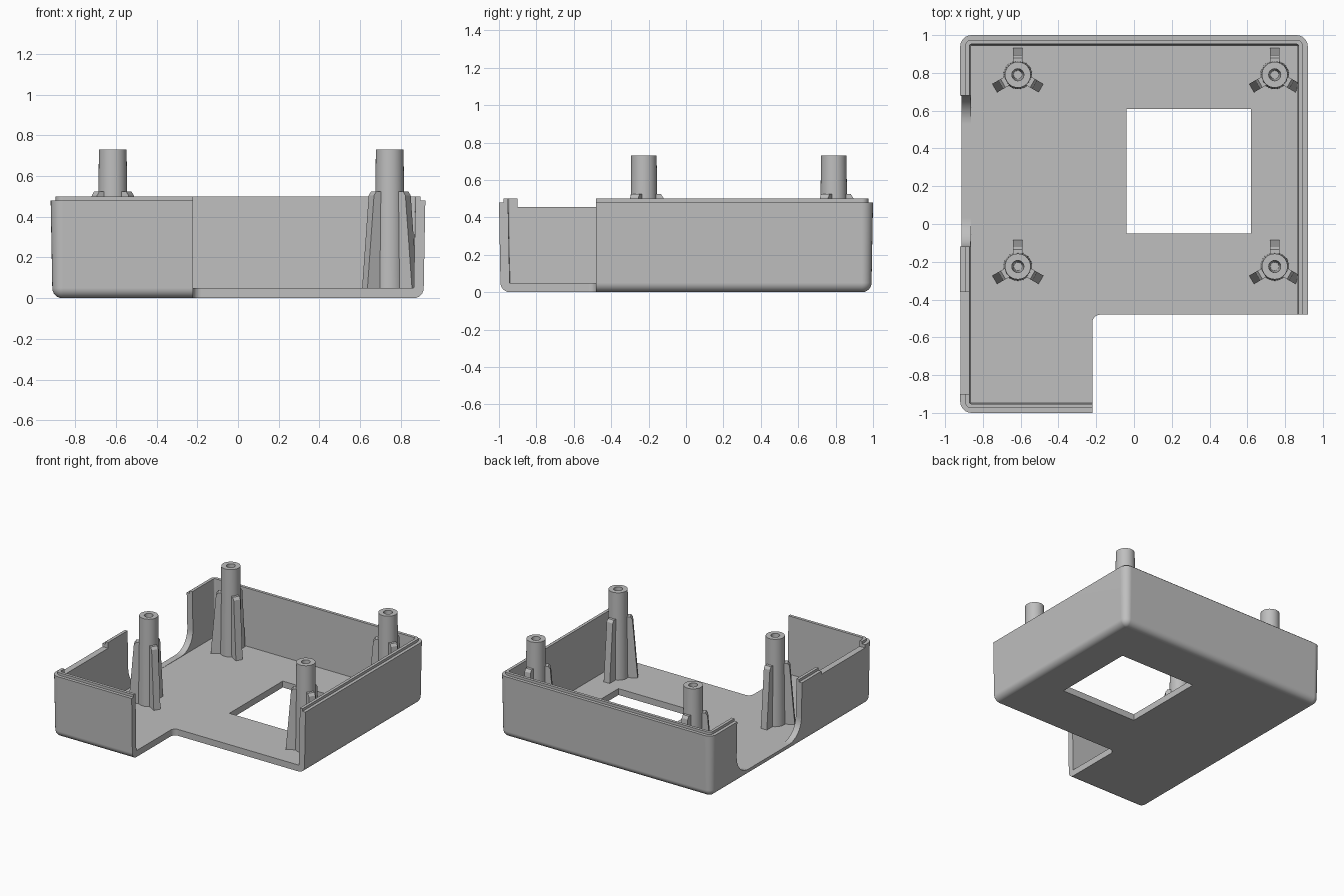
import bpy, bmesh, math
from mathutils import Matrix, Vector

cube = bpy.data.objects.get("Cube")
if cube:
    bpy.data.objects.remove(cube, do_unlink=True)

GREY = (0.52, 0.52, 0.52, 1)
mat = bpy.data.materials.new("light_grey_plastic")
mat.use_nodes = True
mat.diffuse_color = GREY
for node in mat.node_tree.nodes:
    if node.type == 'BSDF_PRINCIPLED':
        node.inputs["Base Color"].default_value = GREY


def fillet(corner, before, after, r, steps=6):
    """Points of an arc that rounds a right-angled corner."""
    p = Vector(corner)
    a = (Vector(before) - p).normalized()
    b = (Vector(after) - p).normalized()
    out = []
    for i in range(steps + 1):
        t = math.pi / 2 * i / steps
        out.append(p + r * (a + b) - r * (b * math.cos(t) + a * math.sin(t)))
    return out


def make_object(name, bm):
    bmesh.ops.recalc_face_normals(bm, faces=bm.faces)
    mesh = bpy.data.meshes.new(name)
    bm.to_mesh(mesh)
    bm.free()
    obj = bpy.data.objects.new(name, mesh)
    bpy.context.collection.objects.link(obj)
    mesh.materials.append(mat)
    return obj


def loft(name, rings):
    """Closed solid skinned through a stack of equal-length rings."""
    bm = bmesh.new()
    loops = [[bm.verts.new(p) for p in ring] for ring in rings]
    n = len(loops[0])
    for lo, hi in zip(loops, loops[1:]):
        for i in range(n):
            j = (i + 1) % n
            bm.faces.new((lo[i], lo[j], hi[j], hi[i]))
    bm.faces.new(loops[0])
    bm.faces.new(loops[-1])
    return make_object(name, bm)


def prism(name, pts, axis, lo, hi):
    """Profile extruded along one axis."""
    place = {'x': lambda a, b, h: (h, a, b),
             'y': lambda a, b, h: (a, h, b),
             'z': lambda a, b, h: (a, b, h)}[axis]
    return loft(name, [[place(p[0], p[1], h) for p in pts] for h in (lo, hi)])


def rect(x0, y0, x1, y1):
    return [(x0, y0), (x1, y0), (x1, y1), (x0, y1)]


def activate(obj):
    bpy.ops.object.select_all(action='DESELECT')
    obj.select_set(True)
    bpy.context.view_layer.objects.active = obj


def cut(obj, cutter):
    cutter.hide_render = True
    mod = obj.modifiers.new("cut", 'BOOLEAN')
    mod.operation = 'DIFFERENCE'
    mod.solver = 'EXACT'
    mod.object = cutter
    activate(obj)
    bpy.ops.object.modifier_apply(modifier=mod.name)
    bpy.data.objects.remove(cutter, do_unlink=True)


def smooth(obj):
    activate(obj)
    bpy.ops.object.shade_smooth_by_angle(angle=math.radians(32))
    mod = obj.modifiers.new("flat_panels", 'WEIGHTED_NORMAL')
    mod.keep_sharp = True


def wall_ring(inset, z):
    x, y = 0.92 - inset, 1 - inset
    r = max(0.06 - inset, 0.002)
    c = rect(-x, -y, x, y)
    return [(p.x, p.y, z) for i in range(4)
            for p in fillet(c[i], c[i - 1], c[(i + 1) % 4], r)]


# Tray: rounded bottom edge, drafted wall, stepped lip, inner wall and floor
rings = []
for k in range(7):
    t = math.pi / 2 * k / 6
    rings.append(wall_ring(0.008 + 0.05 * (1 - math.sin(t)), 0.05 * (1 - math.cos(t))))
for inset, z in [(0, 0.48), (0.025, 0.48), (0.025, 0.5), (0.048, 0.5), (0.057, 0.05)]:
    rings.append(wall_ring(inset, z))
tray = loft("tray", rings)

# Missing front corner with a rounded inside corner
notch = fillet((-0.22, -0.48), (-0.22, -2), (2, -0.48), 0.04)
cut(tray, prism("notch_cutter", notch + [(2, -0.48), (2, -2), (-0.22, -2)], 'z', -1, 2))

# Square window in the floor
cut(tray, prism("window_cutter", rect(-0.04, -0.05, 0.62, 0.61), 'z', -1, 1))

# Side opening, rounded where it meets the floor
y0, y1, zf = -0.12, 0.68, 0.052
opening = [(y0, 1)]
opening += fillet((y0, zf), (y0, 1), (y1, zf), 0.15, 8)
opening += fillet((y1, zf), (y0, zf), (y1, 1), 0.15, 8)
opening += [(y1, 1)]
cut(tray, prism("opening_cutter", opening, 'x', -1.2, -0.84))

# Lowered stretch of the side wall
cut(tray, prism("low_wall_cutter", rect(-0.9, 0.455, -0.36, 1), 'x', -1.2, -0.84))
smooth(tray)

# Hollow posts, each braced by three tapered ribs
POST = [(0.076, 0.04), (0.068, 0.73), (0.032, 0.73), (0.022, 0.45)]
RIB = [(0.04, 0.04), (0.142, 0.04), (0.104, 0.505), (0.09, 0.525), (0.04, 0.525)]
SIDES = 32
for side, px in (("right", -0.615), ("left", 0.745)):
    for end, py in (("front", -0.225), ("back", 0.79)):
        tag = f"{end}_{side}"
        post = loft(f"{tag}_post", [
            [(r * math.cos(math.tau * i / SIDES), r * math.sin(math.tau * i / SIDES), z)
             for i in range(SIDES)] for r, z in POST])
        post.location = (px, py, 0)
        smooth(post)
        for n, angle in enumerate((90, 210, 330), 1):
            rib = prism(f"{tag}_rib_{n}", RIB, 'y', -0.026, 0.026)
            rib.data.transform(Matrix.Rotation(math.radians(angle), 4, 'Z'))
            rib.location = (px, py, 0)
